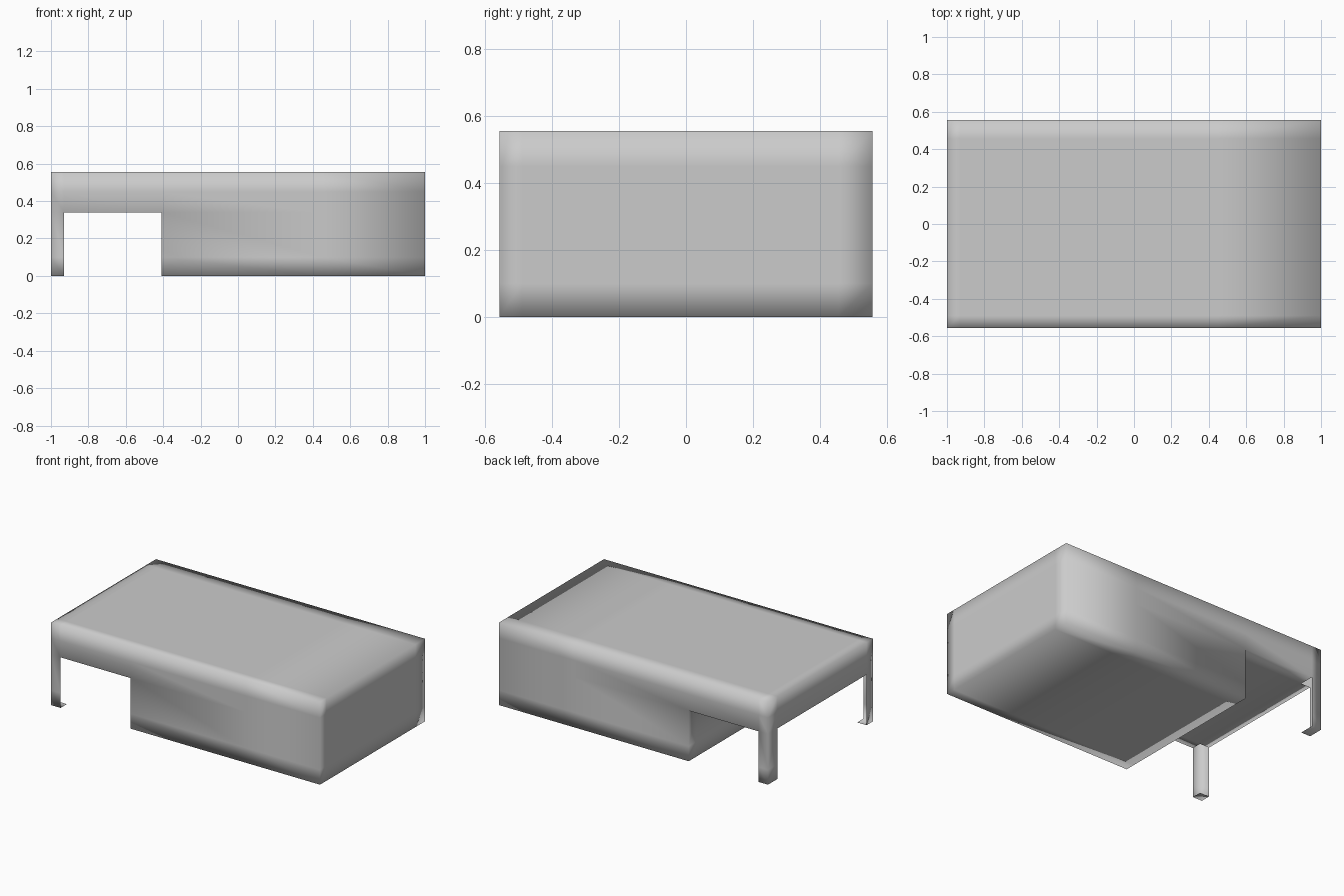
import bpy
import bmesh

if "Cube" in bpy.data.objects:
    bpy.data.objects.remove(bpy.data.objects["Cube"])

# Grid lines of the desk shell: legs at the left, a solid pedestal at the right,
# with support loops close to the edges for the soft smooth shading
XS = [-1.0, -0.93, -0.41, 0.45, 1.0]
YS = [-0.557, -0.49, 0.457, 0.557]
ZS = [0.0, 0.1, 0.34, 0.45, 0.556]
SIZE = (len(XS) - 1, len(YS) - 1, len(ZS) - 1)


def part(c):
    """Which part of the desk fills a grid cell (None when empty)."""
    if any(v < 0 or v >= n for v, n in zip(c, SIZE)):
        return None
    i, j, k = c
    if k >= 2 or i >= 2:
        return "body"
    if i == 0 and j in (0, SIZE[1] - 1):
        return "leg"
    return None


bm = bmesh.new()
verts = {}


def vert(key):
    if key not in verts:
        verts[key] = bm.verts.new((XS[key[0]], YS[key[1]], ZS[key[2]]))
    return verts[key]


def add_face(c, axis, side):
    u, w = (axis + 1) % 3, (axis + 2) % 3
    ring = []
    for du, dw in ((0, 0), (1, 0), (1, 1), (0, 1)):
        key = list(c)
        key[axis] += side
        key[u] += du
        key[w] += dw
        ring.append(vert(tuple(key)))
    bm.faces.new(ring if side else ring[::-1])


# Skin of the filled cells; legs are open on the two sides facing the knee space
for i in range(SIZE[0]):
    for j in range(SIZE[1]):
        for k in range(SIZE[2]):
            c = (i, j, k)
            kind = part(c)
            if kind is None:
                continue
            for axis in range(3):
                for side in (0, 1):
                    n = list(c)
                    n[axis] += 1 if side else -1
                    if part(n) is not None:
                        continue
                    inside = all(0 <= v < s for v, s in zip(n, SIZE))
                    if kind == "leg" and inside:
                        continue
                    add_face(c, axis, side)

mesh = bpy.data.meshes.new("desk_shell")
bm.to_mesh(mesh)
bm.free()
for p in mesh.polygons:
    p.use_smooth = True
desk = bpy.data.objects.new("desk_shell", mesh)
bpy.context.collection.objects.link(desk)
